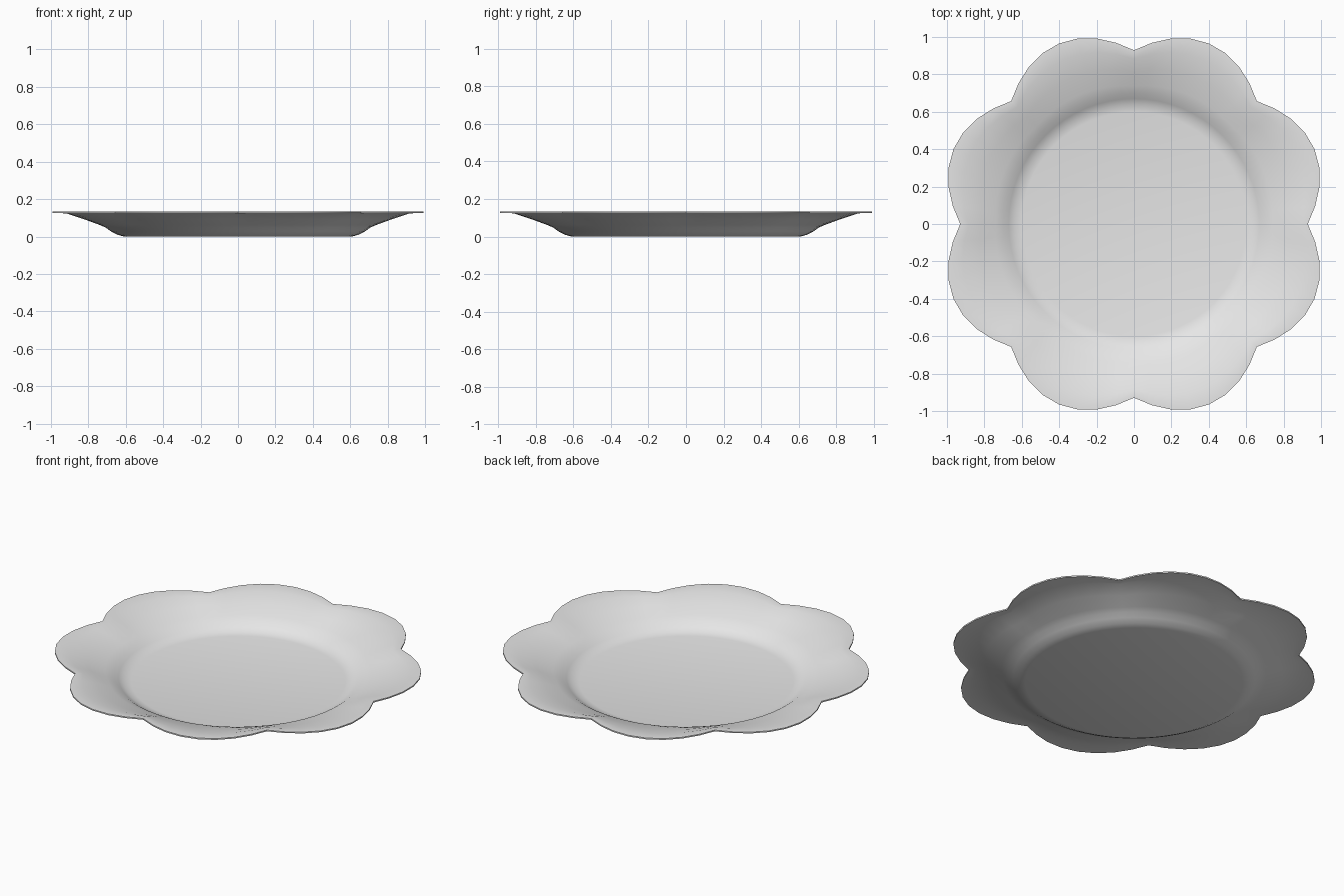
import bpy, bmesh, math

if "Cube" in bpy.data.objects:
    bpy.data.objects.remove(bpy.data.objects["Cube"], do_unlink=True)

LOBES = 8
SEGMENTS = LOBES * 8
DEPTH = 0.116  # how far each notch cuts into the rim

# Closed section: (radius at a lobe, share of the notch depth, height)
UNDERSIDE = [(0.61, 0, 0), (0.645, 0, 0.010), (0.68, 0, 0.028), (0.71, 0.02, 0.048),
             (0.75, 0.10, 0.062), (0.85, 0.30, 0.093), (0.955, 0.55, 0.124)]
LIP = [(1.045, 1, 0.126), (1.045, 1, 0.134), (1.02, 0.92, 0.134)]
TOPSIDE = [(0.955, 0.62, 0.128), (0.85, 0.32, 0.102), (0.75, 0.10, 0.071),
           (0.70, 0.02, 0.053), (0.67, 0, 0.033), (0.64, 0, 0.017), (0.60, 0, 0.010)]


def ring(bm, radius, share, z):
    """Add one scalloped ring of vertices."""
    verts = []
    for i in range(SEGMENTS):
        a = math.tau * i / SEGMENTS
        notch = 1 - abs(math.sin(a * LOBES / 2))
        r = radius - DEPTH * share * notch
        verts.append(bm.verts.new((r * math.cos(a), r * math.sin(a), z)))
    return verts


# Plate body: bridged rings, closed by the base and well discs
bm = bmesh.new()
rings = [ring(bm, *p) for p in UNDERSIDE + LIP + TOPSIDE]
for low, high in zip(rings, rings[1:]):
    for i in range(SEGMENTS):
        j = (i + 1) % SEGMENTS
        bm.faces.new((low[i], low[j], high[j], high[i]))
bm.faces.new(rings[0][::-1])
bm.faces.new(rings[-1])
bmesh.ops.recalc_face_normals(bm, faces=bm.faces)
mesh = bpy.data.meshes.new("scalloped_plate")
bm.to_mesh(mesh)
bm.free()

plate = bpy.data.objects.new("scalloped_plate", mesh)
bpy.context.collection.objects.link(plate)

# Plain glaze
glaze = bpy.data.materials.new("light_grey_glaze")
glaze.use_nodes = True
colour = (0.8, 0.8, 0.8, 1)
glaze.diffuse_color = colour
glaze.node_tree.nodes["Principled BSDF"].inputs["Base Color"].default_value = colour
mesh.materials.append(glaze)

# Smooth shading with a crisp rim
bpy.ops.object.select_all(action="DESELECT")
plate.select_set(True)
bpy.context.view_layer.objects.active = plate
bpy.ops.object.shade_smooth_by_angle(angle=math.radians(40))
